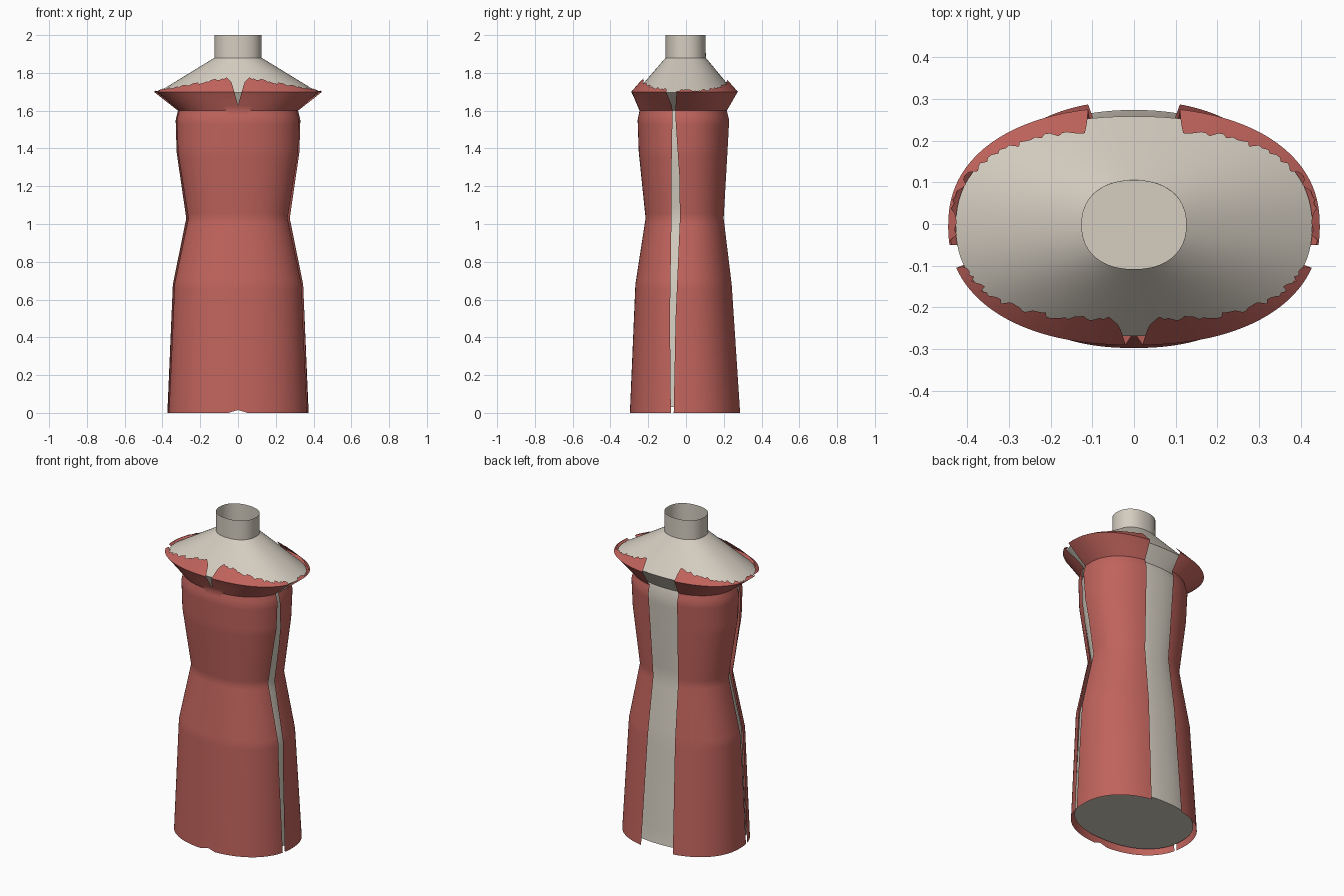
import bpy, bmesh, math, random

random.seed(4)
cube = bpy.data.objects.get("Cube")
if cube:
    bpy.data.objects.remove(cube)

POWER = 2.25      # roundness of the torso cross-section
RIM_Z = 1.70      # height of the flared collar edge

# Garment sections: height, half width, front depth, back depth
GARMENT = [(0, .374, -.297, .295), (.68, .345, -.268, .248), (1.03, .274, -.214, .206),
           (1.38, .325, -.25, .226), (1.55, .33, -.256, .236), (1.60, .318, -.246, .224),
           (1.68, .42, -.28, .268), (RIM_Z, .445, -.29, .28)]
COLLAR_END = (1.91, .125, -.108, .105)
# Side openings: height, edge of front panel, edge of back panel
SIDE_GAP = [(0, -.08, -.065), (.5, -.085, -.055), (1.03, -.077, -.032), (1.25, -.077, -.035),
            (1.55, -.072, -.055), (1.62, -.072, -.055), (RIM_Z, -.105, -.05)]
BACK_GAP = [(0, .11), (1.03, .085), (1.6, .10), (RIM_Z, .11)]
NECK_NOTCH = [(0, 0), (1.63, 0), (1.70, .02), (1.75, .035), (1.78, .06)]


def material(name, color):
    m = bpy.data.materials.new(name)
    m.use_nodes = True
    m.diffuse_color = (*color, 1)
    bsdf = m.node_tree.nodes["Principled BSDF"]
    bsdf.inputs["Base Color"].default_value = (*color, 1)
    bsdf.inputs["Roughness"].default_value = .8
    return m


red_cloth = material("red cloth", (.53, .125, .107))
beige_form = material("beige form", (.66, .61, .53))


def mix(a, b, t):
    return tuple(p + (q - p) * t for p, q in zip(a, b))


def at(table, z):
    """Interpolate a table of rows keyed by height."""
    for a, b in zip(table, table[1:]):
        if z <= b[0]:
            return mix(a, b, max(0, (z - a[0]) / (b[0] - a[0])))
    return table[-1]


def point(section, angle):
    z, w, front, back = section
    c, s = math.cos(angle), math.sin(angle)
    mid, depth = (front + back) / 2, (back - front) / 2
    return (math.copysign(abs(c) ** (2 / POWER), c) * w,
            mid + math.copysign(abs(s) ** (2 / POWER), s) * depth, z)


def angle_at_x(section, x):
    return math.acos(min(1, x / section[1]) ** (POWER / 2))


def angle_at_y(section, y):
    mid, depth = (section[2] + section[3]) / 2, (section[3] - section[2]) / 2
    r = (y - mid) / depth
    return math.asin(math.copysign(abs(r) ** (POWER / 2), r))


def levels(table, step):
    """Heights that hit every key row, with even steps between."""
    out = [table[0][0]]
    for a, b in zip(table, table[1:]):
        n = max(1, round((b[0] - a[0]) / step))
        out += [a[0] + (b[0] - a[0]) * (i + 1) / n for i in range(n)]
    return out


def surface(name, rows, mat, closed=False, cap=False, sharp=35):
    bm = bmesh.new()
    grid = [[bm.verts.new(p) for p in row] for row in rows]
    n = len(grid[0])
    for a, b in zip(grid, grid[1:]):
        for i in range(n if closed else n - 1):
            j = (i + 1) % n
            bm.faces.new((a[i], a[j], b[j], b[i]))
    if cap:
        bm.faces.new(list(reversed(grid[0])))
    mesh = bpy.data.meshes.new(name)
    bm.to_mesh(mesh)
    bm.free()
    obj = bpy.data.objects.new(name, mesh)
    bpy.context.collection.objects.link(obj)
    mesh.materials.append(mat)
    bpy.ops.object.select_all(action='DESELECT')
    obj.select_set(True)
    bpy.context.view_layer.objects.active = obj
    bpy.ops.object.shade_smooth_by_angle(angle=math.radians(sharp))
    return obj


# Dress form: the garment shape drawn in slightly, then shoulders and an open neck
INSET = .018
form = []
for z in levels(GARMENT, .06):
    _, w, front, back = at(GARMENT, z)
    form.append((max(z, .03) - (.005 if z > 1.6 else 0), w - INSET, front + INSET + .004, back - INSET - .004))
rim = form[-1]
neck_base = (1.88, .125, -.108, .105)
form += [mix(rim, neck_base, i / 6) for i in range(1, 7)]
form += [(1.94, .125, -.108, .104), (2, .125, -.108, .104)]
SIDES = 96
surface("dress_form", [[point(s, math.tau * i / SIDES) for i in range(SIDES)] for s in form],
        beige_form, closed=True, cap=True)


# Garment panels: half of each is built and mirrored
def panel(name, is_front, columns=40, collar_rows=6):
    def limits(section):
        z = section[0]
        gap = at(SIDE_GAP, z)
        if is_front:
            start = -angle_at_x(section, at(NECK_NOTCH, z)[1])
            return start, angle_at_y(at(GARMENT, z), gap[1])
        return angle_at_x(section, at(BACK_GAP, z)[1]), angle_at_y(at(GARMENT, z), gap[2])

    rows = []
    for z in levels(GARMENT, .025):
        section = at(GARMENT, z)
        a, b = limits(section)
        rows.append([point(section, a + (b - a) * i / columns) for i in range(columns + 1)])
    # small lift at the middle of the front hem
    if is_front:
        for i in range(3):
            x, y, z = rows[0][i]
            rows[0][i] = (x, y, .015 * (1 - i / 3))
    # ragged collar lying over the shoulders
    rim = GARMENT[-1]
    ragged = [random.uniform(-.035, .035) for i in range(columns + 1)]
    ragged[0] = 0
    for k in range(1, collar_rows + 1):
        a, b = limits(mix(rim, COLLAR_END, .38 * k / collar_rows))
        row = []
        for i in range(columns + 1):
            angle = a + (b - a) * i / columns
            reach = .03 + .39 * (1 - math.cos(angle)) + ragged[i]
            row.append(point(mix(rim, COLLAR_END, max(.012, reach) * k / collar_rows), angle))
        rows.append(row)
    if not is_front:
        rows = [row[::-1] for row in rows]
    obj = surface(name, rows, red_cloth)
    mirror = obj.modifiers.new("mirror", 'MIRROR')
    mirror.use_axis[0] = True
    mirror.merge_threshold = .0005


panel("front_panel", True)
panel("back_panels", False)
